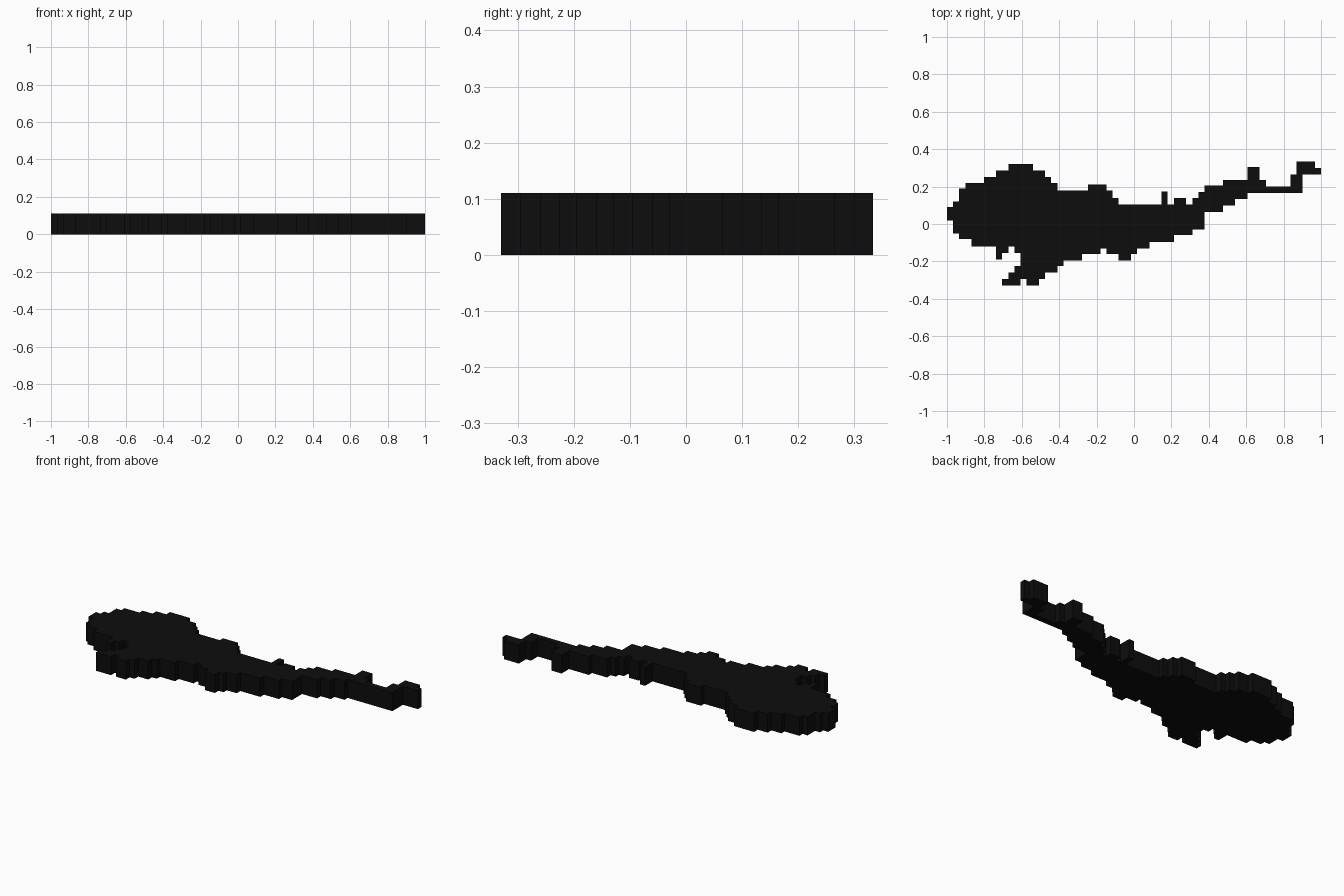
import bpy
import bmesh

default_cube = bpy.data.objects.get("Cube")
if default_cube:
    bpy.data.objects.remove(default_cube, do_unlink=True)

COLUMNS = 61
PITCH = 2 / COLUMNS
THICKNESS = 0.11

black = bpy.data.materials.new("matte black")
black.use_nodes = True
colour = (0.004, 0.004, 0.004, 1)
black.diffuse_color = colour
shader = next(node for node in black.node_tree.nodes if node.type == "BSDF_PRINCIPLED")
shader.inputs["Base Color"].default_value = colour


def stair(first_column, steps):
    """Turn (column count, height in hundredths) runs into a stepped line."""
    points = []
    column = first_column
    for count, height in steps:
        for edge in (column, column + count):
            points.append((edge * PITCH - 1, height / 100))
        column += count
    return points


def clean_outline(points):
    """Drop repeated points so that every outline edge has a length."""
    outline = []
    for point in points:
        if not outline or point != outline[-1]:
            outline.append(point)
    return outline


def stepped_slab(name, first_column, upper_steps, lower_steps):
    """Extrude the area between an upper and a lower staircase."""
    upper = stair(first_column, upper_steps)
    lower = stair(first_column, lower_steps)
    outline = clean_outline(lower + upper[::-1])
    bm = bmesh.new()
    base = bm.faces.new([bm.verts.new((x, y, 0)) for x, y in outline])
    extruded = bmesh.ops.extrude_face_region(bm, geom=[base], use_keep_orig=True)
    raised = [item for item in extruded["geom"] if isinstance(item, bmesh.types.BMVert)]
    bmesh.ops.translate(bm, verts=raised, vec=(0, 0, THICKNESS))
    bmesh.ops.recalc_face_normals(bm, faces=bm.faces)
    bmesh.ops.triangulate(bm, faces=[face for face in bm.faces if len(face.verts) > 4])
    mesh = bpy.data.meshes.new(name)
    bm.to_mesh(mesh)
    bm.free()
    mesh.materials.append(black)
    slab = bpy.data.objects.new(name, mesh)
    bpy.context.collection.objects.link(slab)
    return slab


# Broad rounded end with the upper part of the leg
stepped_slab(
    "broad_end", 0,
    upper_steps=[(1, 9), (1, 12), (1, 19), (3, 22), (2, 25), (2, 28.5),
                 (4, 32), (2, 28.5), (1, 25), (1, 22)],
    lower_steps=[(1, 2), (1, -5), (2, -8), (4, -12), (1, -19), (1, -15.5),
                 (1, -12), (1, -15.5), (1, -29.5), (2, -33), (1, -29.5), (2, -26)],
)

# Foot reaching out from the leg, with an open slot above it
stepped_slab(
    "foot", 9,
    upper_steps=[(1, -29.5), (1, -26), (1, -22.5)],
    lower_steps=[(3, -33)],
)

# Tapering middle
stepped_slab(
    "middle", 18,
    upper_steps=[(5, 18), (3, 21), (1, 18), (1, 14), (7, 10.5), (1, 17.5),
                 (1, 10.5), (2, 14), (1, 10.5), (1, 14), (1, 17)],
    lower_steps=[(1, -22.5), (3, -19.5), (3, -16), (1, -13), (2, -16),
                 (2, -19.5), (1, -16), (2, -13), (4, -9.5), (3, -6), (2, -3)],
)

# Thin tail with its hooked tip
stepped_slab(
    "tail", 42,
    upper_steps=[(3, 20.5), (4, 23.5), (2, 30.5), (1, 23.5), (4, 20),
                 (1, 26.5), (3, 33.3), (1, 30)],
    lower_steps=[(3, 6.5), (2, 10), (2, 13.5), (9, 16.5), (3, 26.5)],
)
